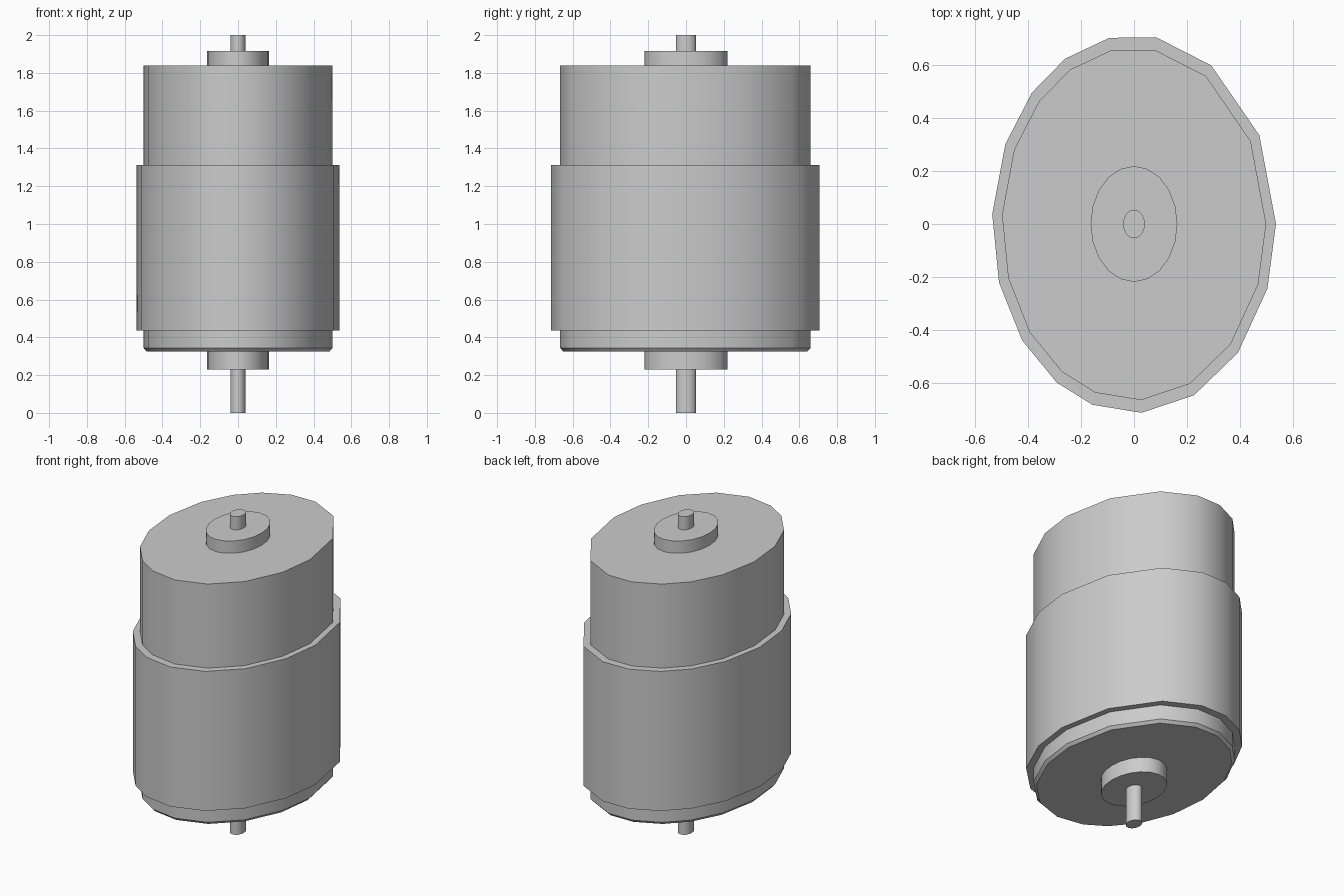
import bpy
import bmesh
from math import sin, cos, radians

cube = bpy.data.objects.get("Cube")
if cube:
    bpy.data.objects.remove(cube, do_unlink=True)

# Single grey metal
metal = bpy.data.materials.new("grey_metal")
metal.use_nodes = True
grey = (0.6, 0.6, 0.6, 1)
metal.diffuse_color = grey
metal.node_tree.nodes["Principled BSDF"].inputs["Base Color"].default_value = grey

# Uneven facet angles shared by the casing and its sleeve
CASING_ANGLES = [0, 28, 57, 81, 100, 119, 136, 155, 177,
                 198, 218, 237, 253, 273, 295, 317, 340]
ROUND_ANGLES = [i * 18 for i in range(20)]


def elliptic_part(name, angles, rings):
    """Stack elliptic rings (x radius, y radius, height) into a capped solid."""
    bm = bmesh.new()
    loops = [[bm.verts.new((rx * cos(radians(a)), ry * sin(radians(a)), z))
              for a in angles] for rx, ry, z in rings]
    n = len(angles)
    for low, high in zip(loops, loops[1:]):
        for i in range(n):
            j = (i + 1) % n
            bm.faces.new((low[i], low[j], high[j], high[i]))
    bm.faces.new(loops[0][::-1])
    bm.faces.new(loops[-1])
    mesh = bpy.data.meshes.new(name)
    bm.to_mesh(mesh)
    bm.free()
    mesh.materials.append(metal)
    obj = bpy.data.objects.new(name, mesh)
    bpy.context.collection.objects.link(obj)
    bpy.ops.object.select_all(action="DESELECT")
    obj.select_set(True)
    bpy.context.view_layer.objects.active = obj
    bpy.ops.object.shade_smooth_by_angle(angle=radians(35))
    return obj


# Main casing with a chamfered bottom rim
elliptic_part("casing", CASING_ANGLES,
              [(0.485, 0.65, 0.325), (0.5, 0.667, 0.343), (0.5, 0.667, 1.84)])

# Thicker sleeve around the lower casing
elliptic_part("sleeve", CASING_ANGLES,
              [(0.537, 0.715, 0.435), (0.537, 0.715, 1.312)])

# Bearing hubs and shaft ends, above and below
for name, bottom, top in (("lower", 0.23, 0.325), ("upper", 1.84, 1.917)):
    elliptic_part(name + "_hub", ROUND_ANGLES,
                  [(0.164, 0.219, bottom), (0.164, 0.219, top)])
for name, bottom, top in (("lower", 0, 0.23), ("upper", 1.917, 2)):
    elliptic_part(name + "_shaft", ROUND_ANGLES,
                  [(0.041, 0.054, bottom), (0.041, 0.054, top)])
